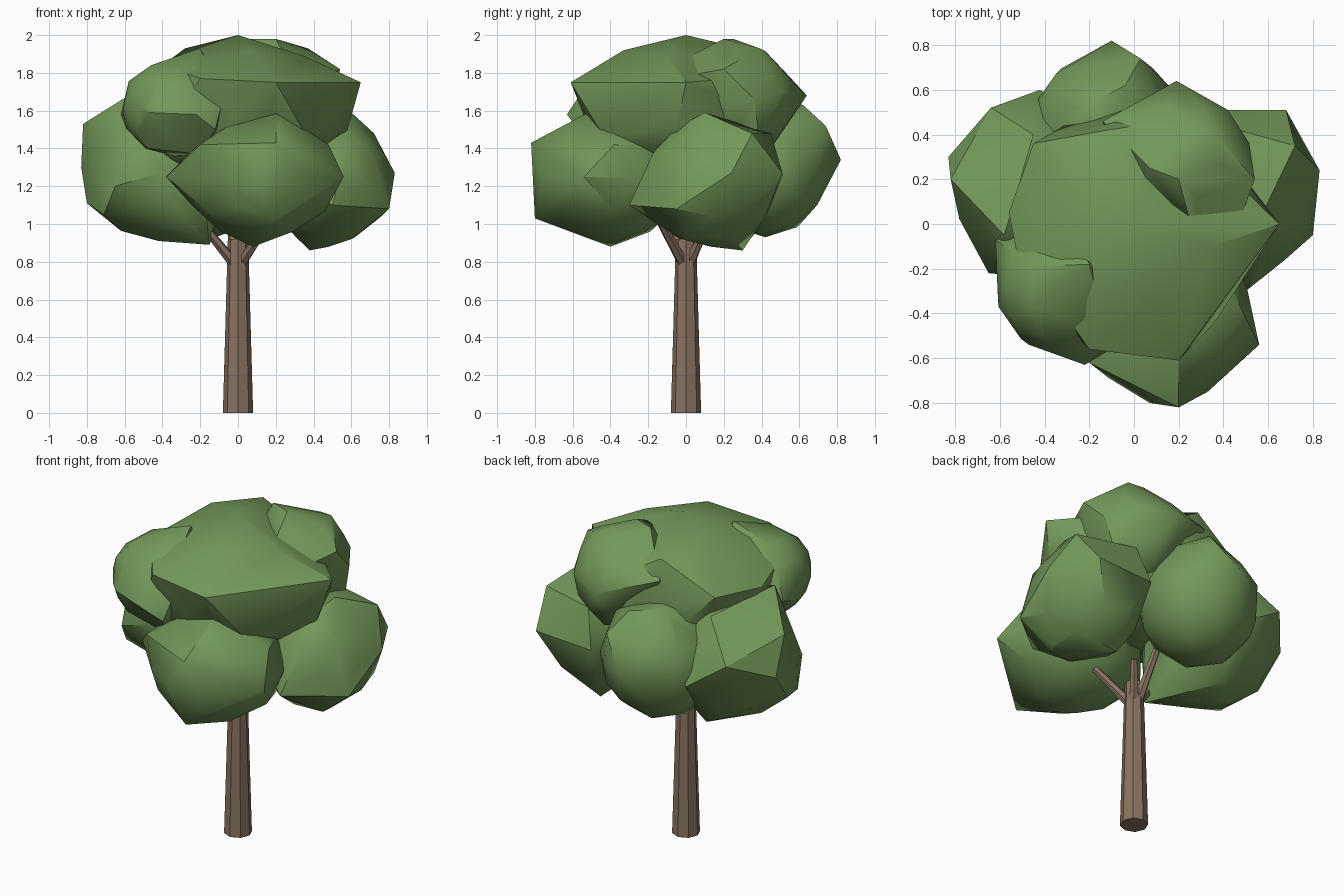
import bpy, bmesh, math
from mathutils import Vector


def material(name, rgb):
    m = bpy.data.materials.new(name)
    m.diffuse_color = (*rgb, 1)
    return m


LEAF = material("leaf_green", (0.17, 0.31, 0.10))
BARK = material("bark_brown", (0.25, 0.17, 0.12))


def limb(name, a, b, r1, r2, sides):
    """Tapered, flat-sided limb from a to b."""
    a, b = Vector(a), Vector(b)
    bpy.ops.mesh.primitive_cone_add(vertices=sides, radius1=r1, radius2=r2,
                                    depth=(b - a).length, location=(a + b) / 2)
    ob = bpy.context.object
    ob.name = name
    ob.rotation_euler = (b - a).to_track_quat('Z', 'Y').to_euler()
    ob.data.materials.append(BARK)


def clump(name, centre, radius, corners):
    """Faceted leaf mass: a low-poly ball pulled out to a few corners."""
    bm = bmesh.new()
    bmesh.ops.create_icosphere(bm, subdivisions=2, radius=1)
    pts = [Vector([centre[i] + v.co[i] * radius[i] for i in range(3)]) for v in bm.verts]
    bm.clear()
    for p in pts + corners:
        bm.verts.new(p)
    bmesh.ops.convex_hull(bm, input=bm.verts[:])
    bmesh.ops.delete(bm, geom=[v for v in bm.verts if not v.link_faces], context='VERTS')
    bmesh.ops.recalc_face_normals(bm, faces=bm.faces[:])
    me = bpy.data.meshes.new(name)
    bm.to_mesh(me)
    bm.free()
    me.materials.append(LEAF)
    ob = bpy.data.objects.new(name, me)
    bpy.context.collection.objects.link(ob)
    bpy.ops.object.select_all(action='DESELECT')
    ob.select_set(True)
    bpy.context.view_layer.objects.active = ob
    bpy.ops.object.shade_smooth_by_angle(angle=math.radians(30))


# Trunk and branches
limb("trunk", (0, 0, 0), (0, 0, 0.92), 0.08, 0.054, 8)
for i, (deg, reach, top) in enumerate([(110, 0.18, 1.18), (200, 0.22, 1.02),
                                       (-40, 0.22, 1.02), (50, 0.15, 1.0)]):
    t = math.radians(deg)
    limb(f"branch_{i + 1}", (0.02 * math.cos(t), 0.02 * math.sin(t), 0.79),
         (reach * math.cos(t), reach * math.sin(t), top), 0.03, 0.02, 6)

# Crown top
clump("crown_top", (0, 0, 1.57), (0.54, 0.54, 0.38), [
    (0, 0, 2.0), (0.65, 0, 1.75), (0.2, -0.61, 1.75), (-0.2, -0.56, 1.77),
    (0.36, -0.44, 1.47), (0.58, -0.05, 1.5), (0.08, -0.33, 1.92),
    (-0.28, 0.14, 1.93), (0.35, -0.1, 1.89), (-0.45, 0.36, 1.72),
    (-0.56, 0.05, 1.7), (-0.12, 0.42, 1.9), (-0.36, -0.33, 1.83),
    (-0.52, -0.15, 1.75)])

# Lower ring of leaf masses
clump("crown_front", (0.12, -0.38, 1.24), (0.4, 0.38, 0.33), [
    (0.2, -0.82, 1.43), (0.07, -0.8, 1.25), (0.33, -0.75, 1.25),
    (0.2, -0.8, 1.03), (0.56, -0.54, 1.25), (0.2, -0.5, 1.6),
    (0.08, -0.4, 0.88), (-0.2, -0.62, 1.42), (-0.38, -0.4, 1.25),
    (0.48, -0.38, 1.42), (0.41, -0.16, 1.33), (0.41, -0.22, 1.06)])
clump("crown_right", (0.48, 0.13, 1.22), (0.33, 0.36, 0.34), [
    (0.68, 0.51, 1.27), (0.3, 0.51, 1.25), (0.83, 0.24, 1.27),
    (0.8, -0.05, 1.08), (0.5, -0.3, 1.1), (0.6, 0.1, 1.59),
    (0.72, 0.35, 1.48), (0.38, 0.3, 0.86), (0.6, -0.02, 0.92),
    (0.36, 0.45, 1.48)])
clump("crown_back", (-0.12, 0.42, 1.29), (0.35, 0.34, 0.36), [
    (-0.1, 0.82, 1.34), (0.03, 0.74, 1.52), (0.19, 0.58, 1.3),
    (-0.35, 0.67, 1.4), (-0.2, 0.73, 1.18), (-0.1, 0.57, 1.03),
    (-0.22, 0.52, 1.65), (-0.04, 0.62, 1.63), (0.13, 0.5, 1.55),
    (-0.38, 0.62, 1.2)])
clump("crown_left", (-0.42, 0.14, 1.27), (0.38, 0.38, 0.36), [
    (-0.82, 0.2, 1.53), (-0.83, 0.3, 1.3), (-0.8, 0.14, 1.11),
    (-0.64, 0.52, 1.4), (-0.65, -0.22, 1.2), (-0.6, 0.1, 0.96),
    (-0.15, -0.08, 0.89), (-0.58, -0.05, 1.68), (-0.42, 0.6, 1.25),
    (-0.38, 0.34, 0.92), (-0.45, 0.4, 1.62), (-0.71, -0.09, 1.05)])

# Upper side masses
clump("crown_upper_left", (-0.34, -0.28, 1.62), (0.28, 0.29, 0.26), [
    (-0.62, -0.07, 1.58), (-0.61, -0.3, 1.6), (-0.47, -0.54, 1.59),
    (-0.22, -0.63, 1.58), (-0.48, -0.4, 1.4), (-0.4, -0.25, 1.86),
    (-0.14, -0.42, 1.8), (-0.2, -0.18, 1.93), (-0.12, -0.57, 1.5),
    (-0.54, -0.2, 1.77), (-0.2, -0.45, 1.37), (-0.09, -0.53, 1.62)])
clump("crown_upper_right", (0.23, 0.27, 1.66), (0.3, 0.3, 0.3), [
    (0.19, 0.64, 1.68), (-0.14, 0.46, 1.78), (0.42, 0.51, 1.7),
    (0.54, 0.2, 1.82), (0.46, -0.02, 1.78), (0.2, 0.2, 1.98),
    (0.07, 0.25, 1.98), (0.37, 0.39, 1.93), (0.25, 0.45, 1.4),
    (0.27, -0.06, 1.85), (0.48, 0.38, 1.5)])
